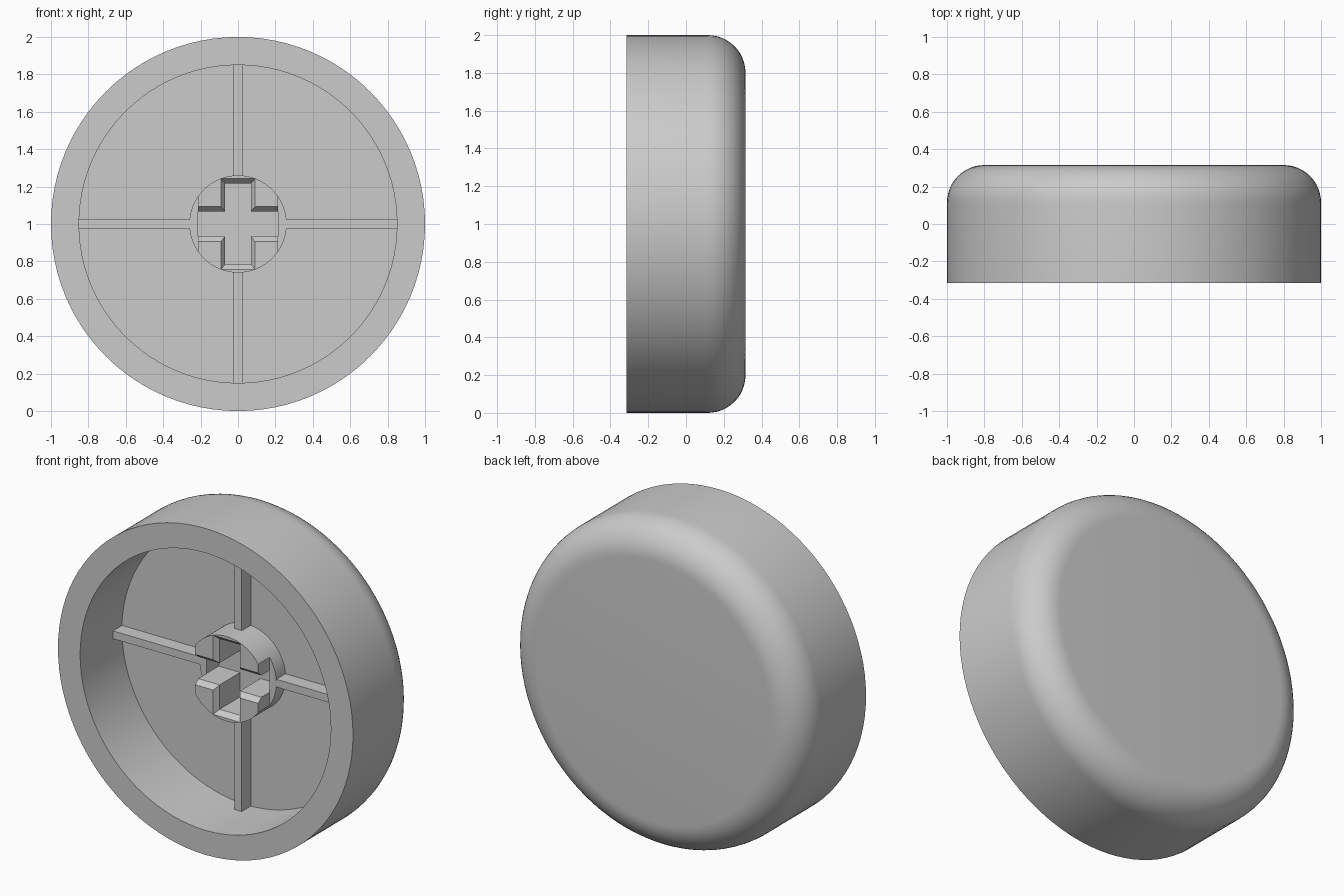
import bpy, bmesh, math

if "Cube" in bpy.data.objects:
    bpy.data.objects.remove(bpy.data.objects["Cube"])

CZ = 1.0            # height of the cap's axis, which runs along y
FRONT, BACK = -0.315, 0.315
FLOOR, RIB_FRONT, STEM_FRONT, SLOT_END = 0.09, 0.0, -0.11, 0.12


def loft(name, sections):
    """Closed solid through (outline, y) sections; each outline is a list of (x, z)."""
    bm = bmesh.new()
    rings = [[bm.verts.new((x, y, z + CZ)) for x, z in pts] for pts, y in sections]
    n = len(rings[0])
    for a, b in zip(rings, rings[1:]):
        for i in range(n):
            j = (i + 1) % n
            bm.faces.new((a[i], a[j], b[j], b[i]))
    bm.faces.new(rings[0])
    bm.faces.new(rings[-1])
    bmesh.ops.recalc_face_normals(bm, faces=bm.faces)
    mesh = bpy.data.meshes.new(name)
    bm.to_mesh(mesh)
    bm.free()
    ob = bpy.data.objects.new(name, mesh)
    bpy.context.collection.objects.link(ob)
    return ob


def circle(r, n=96):
    return [(r * math.cos(2 * math.pi * i / n), r * math.sin(2 * math.pi * i / n))
            for i in range(n)]


def rect(x0, x1, z0, z1):
    return [(x0, z0), (x1, z0), (x1, z1), (x0, z1)]


def cross(a, c, l, h):
    """Plus outline: upright bar 2a x 2h, level bar 2l x 2c."""
    return [(l, -c), (l, c), (a, c), (a, h), (-a, h), (-a, c),
            (-l, c), (-l, -c), (-a, -c), (-a, -h), (a, -h), (a, -c)]


def boolean(target, tool, op):
    mod = target.modifiers.new(op, 'BOOLEAN')
    mod.operation = op
    mod.solver = 'EXACT'
    mod.object = tool
    tool.hide_render = True
    bpy.context.view_layer.objects.active = target
    bpy.ops.object.modifier_apply(modifier=mod.name)
    bpy.data.objects.remove(tool)


# Round shell: cavity floor, rim, outer wall and rounded back edge
profile = [(0.85, FLOOR), (0.85, FRONT), (1.0, FRONT)]
for i in range(13):
    t = math.radians(90 * i / 12)
    profile.append((0.8 + 0.2 * math.cos(t), BACK - 0.2 + 0.2 * math.sin(t)))
cap = loft("round_cap", [(circle(r), y) for r, y in profile])

# Stem with both sides trimmed flat down to a ledge
stem = loft("stem", [(circle(0.26), STEM_FRONT), (circle(0.26), 0.2)])
for s in (-1, 1):
    side = rect(*sorted((s * 0.214, s * 0.4)), -0.4, 0.4)
    boolean(stem, loft("side_cutter", [(side, -0.3), (side, RIB_FRONT)]), 'DIFFERENCE')
boolean(cap, stem, 'UNION')

# Four thin ribs between stem and wall
for i in range(4):
    dx, dz = ((1, 0), (0, 1), (-1, 0), (0, -1))[i]
    w = 0.024
    xs = sorted((dx * 0.235, dx * 0.88)) if dx else (-w, w)
    zs = sorted((dz * 0.25, dz * 0.88)) if dz else (-w, w)
    outline = rect(*xs, *zs)
    boolean(cap, loft("rib", [(outline, RIB_FRONT + 0.002), (outline, 0.15)]), 'UNION')

# Cross-shaped socket with a chamfered mouth
inner = cross(0.069, 0.067, 0.2145, 0.216)
mouth = cross(0.091, 0.093, 0.2145, 0.242)
boolean(cap, loft("socket_cutter", [(mouth, STEM_FRONT - 0.05), (mouth, STEM_FRONT),
                                    (inner, STEM_FRONT + 0.03), (inner, SLOT_END)]),
        'DIFFERENCE')

# Smooth the round surfaces, keep the edges crisp
bpy.ops.object.select_all(action='DESELECT')
cap.select_set(True)
bpy.context.view_layer.objects.active = cap
bpy.ops.object.shade_smooth_by_angle(angle=math.radians(30))
